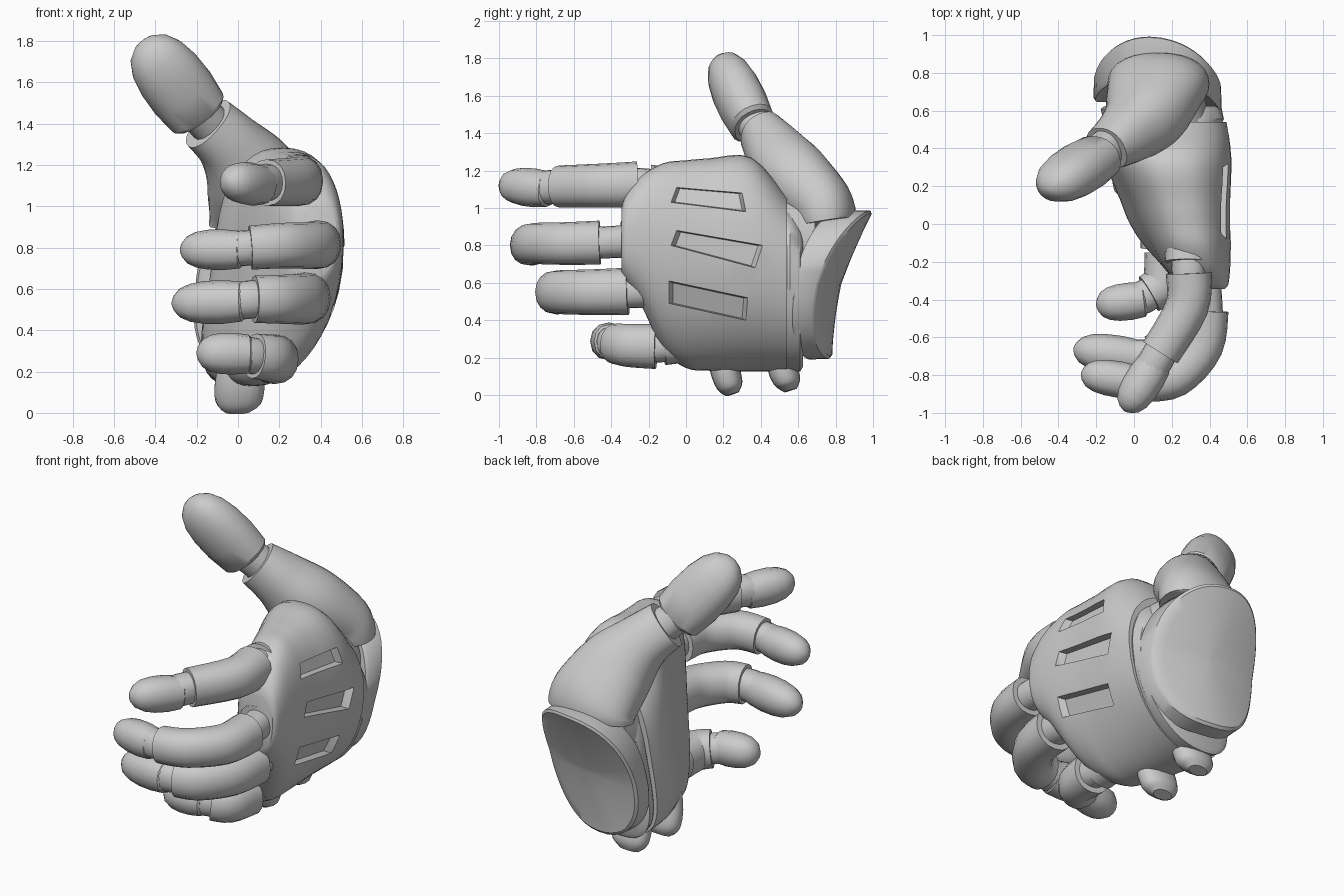
import bpy, bmesh
from math import cos, sin, pi
from mathutils import Vector
from mathutils.bvhtree import BVHTree

if "Cube" in bpy.data.objects:
    bpy.data.objects.remove(bpy.data.objects["Cube"])


def sup(c, e):
    return (abs(c) ** (2 / e)) * (1 if c >= 0 else -1)


def spline(rows, sub):
    """Smooth interpolation through rows of numbers."""
    out = []
    n = len(rows)
    for i in range(n - 1):
        p = [rows[max(i - 1, 0)], rows[i], rows[i + 1], rows[min(i + 2, n - 1)]]
        for s in range(sub):
            t = s / sub
            out.append([0.5 * (2 * b + (c - a) * t + (2 * a - 5 * b + 4 * c - d) * t * t
                               + (3 * b - a - 3 * c + d) * t ** 3) for a, b, c, d in zip(*p)])
    return out + [list(rows[-1])]


def skin(name, rings):
    """Closed solid through a list of equally sized rings."""
    bm = bmesh.new()
    vr = [[bm.verts.new(p) for p in r] for r in rings]
    n = len(vr[0])
    for a, b in zip(vr, vr[1:]):
        for i in range(n):
            bm.faces.new((a[i], a[(i + 1) % n], b[(i + 1) % n], b[i]))
    bm.faces.new(vr[0])
    bm.faces.new(vr[-1])
    bmesh.ops.recalc_face_normals(bm, faces=bm.faces)
    me = bpy.data.meshes.new(name)
    bm.to_mesh(me)
    bm.free()
    ob = bpy.data.objects.new(name, me)
    bpy.context.collection.objects.link(ob)
    return ob


def smooth(ob):
    bpy.ops.object.select_all(action='DESELECT')
    ob.select_set(True)
    bpy.context.view_layer.objects.active = ob
    bpy.ops.object.shade_smooth_by_angle(angle=0.6)


def tube(name, rows, up=(0, 0, 1), sub=4, n=20, e=2.2):
    """Rows are x, y, z, half width, half height along a path."""
    pts = spline(rows, sub) if sub > 1 else rows
    rings = []
    for i, r in enumerate(pts):
        p = Vector(r[:3])
        t = (Vector(pts[min(i + 1, len(pts) - 1)][:3]) - Vector(pts[max(i - 1, 0)][:3])).normalized()
        s = t.cross(Vector(up)).normalized()
        u = s.cross(t)
        rings.append([p + s * r[3] * sup(cos(2 * pi * k / n), e)
                      + u * r[4] * sup(sin(2 * pi * k / n), e) for k in range(n)])
    ob = skin(name, rings)
    smooth(ob)
    return ob


def tip(name, p0, p1, a, b, up=(0, 0, 1), n=12):
    prof = [(0, .8), (.04, .92), (.3, 1), (.55, .98), (.75, .87), (.89, .66), (.97, .36), (1, .1)]
    p0, p1 = Vector(p0), Vector(p1)
    return tube(name, [[*p0.lerp(p1, t), a * s, b * s] for t, s in prof], up, 1, n)


# Palm shell, lofted towards the fingers and curved across the knuckles
def palm_ring(y, z0, z1, cx, hx, n=48):
    ring = []
    for k in range(n):
        a = 2 * pi * k / n
        z = (z0 + z1) / 2 + (z1 - z0) / 2 * sup(sin(a), 2.5)
        ring.append((cx + hx * sup(cos(a), 2.4) - 0.3 * min(0, z - 0.9) ** 2, y, z))
    return ring


sections = [(-.345, .66, 1.0, .385, .095), (-.32, .6, 1.07, .37, .13), (-.24, .48, 1.17, .34, .17),
            (-.12, .24, 1.24, .305, .21), (0, .145, 1.255, .275, .24), (.12, .13, 1.265, .25, .265),
            (.35, .125, 1.27, .205, .315), (.54, .125, 1.06, .195, .31)]
palm = skin("palm_shell", [palm_ring(*s) for s in spline(sections, 4)])

# Recessed slots with sloping walls in the back of the hand
slots = [[(-.08, 1.03), (-.05, 1.11), (.30, 1.08), (.32, .98)],
         [(-.08, .80), (-.05, .88), (.41, .80), (.37, .68)],
         [(-.09, .49), (-.09, .61), (.33, .52), (.32, .40)]]
bm = bmesh.new()
bm.from_mesh(palm.data)
tree = BVHTree.FromBMesh(bm)
bm.free()
for s in slots:
    hits = [tree.ray_cast(Vector((3, y, z)), Vector((-1, 0, 0)))[0] for y, z in s]
    mid = sum(hits, Vector()) / 4
    rings = []
    for d, k in ((-.04, .9), (0, 1), (.12, 1)):
        rings.append([Vector((h.x + d, mid.y + (h.y - mid.y) * k, mid.z + (h.z - mid.z) * k))
                      for h in hits])
    cutter = skin("slot_cutter", rings)
    cutter.hide_render = True
    mod = palm.modifiers.new("slot", 'BOOLEAN')
    mod.operation = 'DIFFERENCE'
    mod.solver = 'EXACT'
    mod.object = cutter
    bpy.context.view_layer.objects.active = palm
    bpy.ops.object.modifier_apply(modifier=mod.name)
    bpy.data.objects.remove(cutter)
smooth(palm)

# Palm rim and inner wrist
smooth(skin("palm_rim", [palm_ring(.53, .13, 1.02, .2, .28), palm_ring(.555, .13, 1.0, .2, .295),
                         palm_ring(.61, .125, .93, .195, .295), palm_ring(.625, .15, .9, .19, .27)]))
smooth(skin("wrist_core", [palm_ring(.5, .2, 1.05, .18, .25), palm_ring(.69, .24, 1.05, .15, .23)]))


# Slanted, dished wrist cuff, thicker towards the thumb
def cuff_ring(s, dy, n=48):
    ring = []
    for k in range(n):
        a = 2 * pi * k / n
        x = .14 + .335 * s * sup(cos(a), 2.4)
        z = .59 + .4 * s * sup(sin(a), 2.4)
        h = z - .59
        y = .845 - .08 * (x - .1) - .9 * (x - .1) ** 2 + (.36 if h > 0 else .2) * h
        if dy < -.05:
            dy2 = dy * (1 + max(0, h) * 1.5)
        else:
            dy2 = dy
        ring.append((x - .15 * min(0, z - .9) ** 2, y + dy2, z))
    return ring


smooth(skin("wrist_cuff", [cuff_ring(s, d) for s, d in
                           [(.05, -.11), (.9, -.12), (.97, -.12), (1, -.1), (.99, 0), (.95, .01),
                            (.8, 0), (.4, -.015), (.05, -.02)]]))

# Fingers: knuckle socket start, sleeve path, tip start and end, radius
fingers = {
    "index": ([(.28, -.08, 1.1), (.28, -.2, 1.115)],
              [(.29, -.26, 1.125), (.28, -.44, 1.12), (.14, -.68, 1.115)],
              [(.115, -.73, 1.1), (-.05, -.99, 1.125)], .118),
    "middle": ([(.35, -.15, .83), (.365, -.34, .82)],
               [(.385, -.46, .815), (.36, -.65, .81), (.22, -.81, .81), (.06, -.84, .80)],
               [(.02, -.84, .79), (-.28, -.79, .79)], .112),
    "ring": ([(.29, -.05, .57), (.3, -.22, .56)],
             [(.325, -.31, .555), (.3, -.5, .55), (.19, -.66, .55), (.08, -.7, .55)],
             [(.03, -.71, .54), (-.32, -.66, .53)], .12),
    "little": ([(.14, .05, .29), (.15, -.12, .275)],
               [(.175, -.16, .26), (.155, -.31, .265), (.08, -.37, .275)],
               [(.06, -.4, .285), (-.2, -.43, .29)], .115)}
for name, (sock, sleeve, end, r) in fingers.items():
    j = r * .76
    tube(name + "_socket", [[*sock[0], r * .95, r * .95], [*sock[1], r, r]])
    tube(name + "_knuckle", [[*sock[0], j, j], [*sleeve[0], j, j], [*sleeve[1], j * .8, j * .8]])
    k = len(sleeve) - 1
    tube(name + "_sleeve", [[*p, r * (1.03 - .12 * i / k), r * (1.05 - .1 * i / k)]
                            for i, p in enumerate(sleeve)], n=16)
    mid = Vector(end[0]).lerp(Vector(end[1]), .2)
    tube(name + "_joint", [[*sleeve[-2], j * .8, j * .8], [*sleeve[-1], j, j], [*mid, j, j]])
    tip(name + "_tip", end[0], end[1], r * .86, r * .88)

# Thumb: broad base, joint and rounded tip
back = (0, -1, 0)
tube("thumb_base", [(.13, .745, .92, .27, .16), (.12, .72, 1.0, .265, .18), (.06, .575, 1.16, .225, .195),
                    (-.04, .475, 1.3, .165, .16), (-.145, .4, 1.4, .145, .12)], back, 5, 28)
tube("thumb_web", [(.1, .5, .9, .15, .1), (.08, .46, 1.1, .15, .1), (.02, .5, 1.24, .12, .1)], back)
tube("thumb_joint", [(-.08, .45, 1.34, .1, .1), (-.27, .31, 1.54, .1, .1)], back)
tip("thumb_tip", (-.185, .36, 1.44), (-.46, .18, 1.8), .167, .132, back, 20)

# Heel pads showing below the palm
for i, (y, z) in enumerate([(.22, 0.0), (.53, .02)]):
    tube("heel_pad_%d" % (i + 1), [(.02, y - .04, .3, .1, .07), (.01, y - .015, .15, .12, .08),
                                   (0, y + .015, z + .05, .11, .07),
                                   (0, y + .03, z + .005, .06, .035)], back, n=16)
